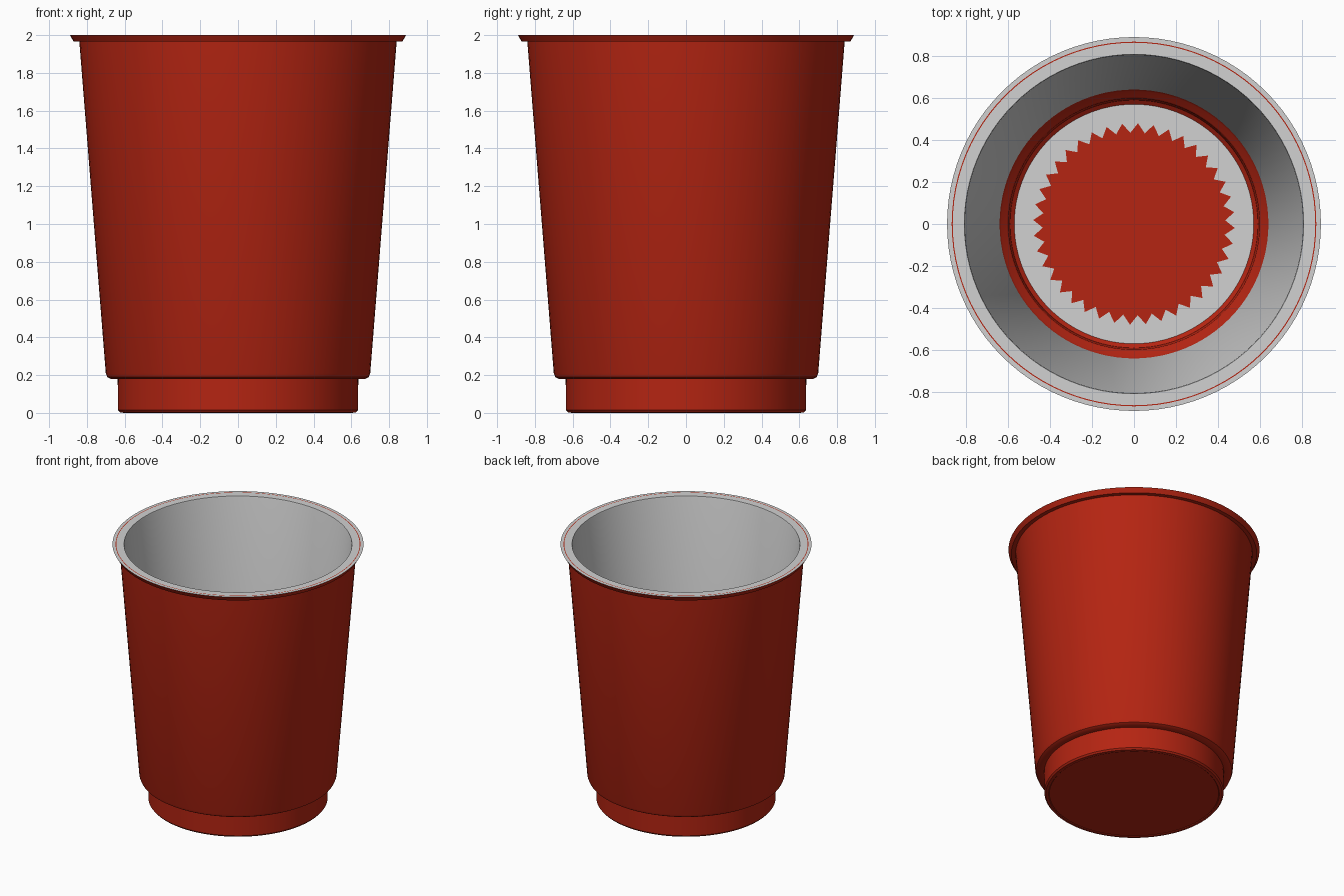
import bpy, bmesh, math

if "Cube" in bpy.data.objects:
    bpy.data.objects.remove(bpy.data.objects["Cube"])

def material(name, rgb):
    m = bpy.data.materials.new(name)
    m.diffuse_color = (*rgb, 1)
    m.use_nodes = True
    m.node_tree.nodes["Principled BSDF"].inputs["Base Color"].default_value = m.diffuse_color
    return m

RED = material("cup red", (0.46, 0.018, 0.006))
GREY = material("liner grey", (0.64, 0.64, 0.64))
SEG = 96

def finish(name, bm, mats):
    bmesh.ops.remove_doubles(bm, verts=bm.verts, dist=1e-5)
    me = bpy.data.meshes.new(name)
    bm.to_mesh(me)
    bm.free()
    for m in mats:
        me.materials.append(m)
    me.shade_smooth()
    me.set_sharp_from_angle(angle=math.radians(35))
    ob = bpy.data.objects.new(name, me)
    bpy.context.scene.collection.objects.link(ob)
    return ob

def lathe(name, profile, mats, bands=None):
    """Revolve (r, z) points; bands gives a material index per profile segment."""
    bm = bmesh.new()
    rings = []
    for r, z in profile:
        if r == 0:
            rings.append([bm.verts.new((0, 0, z))] * SEG)
        else:
            rings.append([bm.verts.new((r * math.cos(2 * math.pi * i / SEG),
                                        r * math.sin(2 * math.pi * i / SEG), z))
                          for i in range(SEG)])
    for k in range(len(rings) - 1):
        a, b = rings[k], rings[k + 1]
        for i in range(SEG):
            j = (i + 1) % SEG
            vs = list(dict.fromkeys((a[i], a[j], b[j], b[i])))
            f = bm.faces.new(vs)
            f.material_index = bands[k] if bands else 0
    return finish(name, bm, mats)

# Outer cup: base, recessed foot, shoulder, tapered wall and flared lip
lathe("cup_body", [(0, 0.005), (0.60, 0.005), (0.605, 0), (0.625, 0.003), (0.635, 0.015),
                   (0.637, 0.18), (0.675, 0.18), (0.692, 0.19), (0.70, 0.21),
                   (0.84, 1.965), (0.87, 1.965), (0.89, 2.0)], [RED])

# Rim top (grey with a thin red line) and the grey inner wall
lathe("rim_and_liner", [(0.89, 2.0), (0.868, 2.0), (0.863, 2.0), (0.808, 2.0),
                        (0.805, 1.99), (0.64, 0.21)], [GREY, RED], [0, 1, 0, 0, 0])

# Red inner step and floor
lathe("inner_floor", [(0.64, 0.21), (0.632, 0.197), (0.605, 0.18), (0.598, 0.17),
                      (0.59, 0.04), (0.57, 0.025), (0, 0.025)], [RED])

# Grey floor ring with a jagged inner edge
bm = bmesh.new()
N = 80
outer, inner = [], []
for i in range(N):
    a = 2 * math.pi * (i + 0.5) / N
    ri = 0.48 if i % 2 else 0.435
    outer.append(bm.verts.new((0.57 * math.cos(a), 0.57 * math.sin(a), 0.029)))
    inner.append(bm.verts.new((ri * math.cos(a), ri * math.sin(a), 0.029)))
for i in range(N):
    j = (i + 1) % N
    bm.faces.new((inner[i], outer[i], outer[j], inner[j]))
finish("floor_ring", bm, [GREY])
